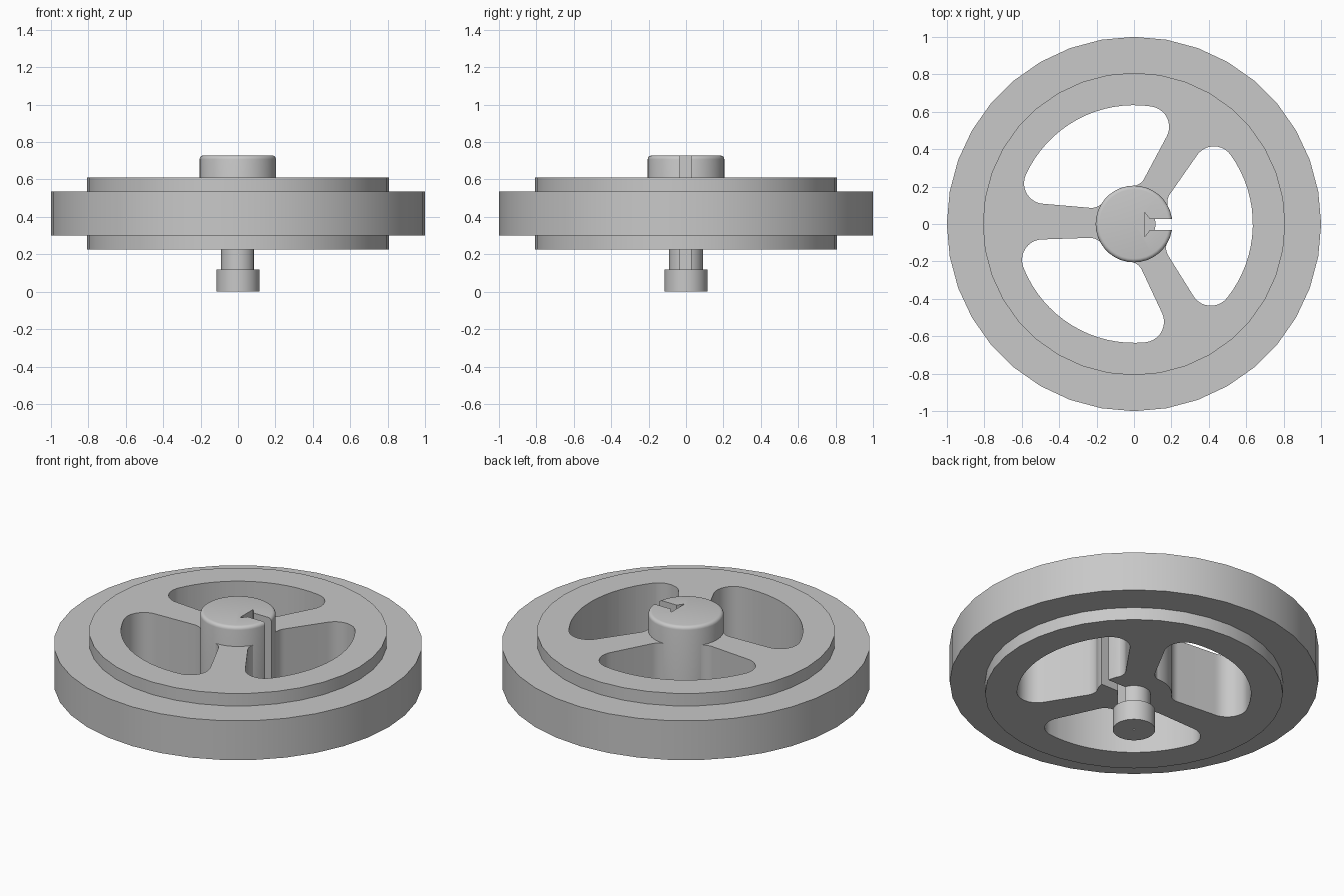
import bpy, bmesh
from math import sin, cos, asin, pi, radians, hypot, atan2

old = bpy.data.objects.get("Cube")
if old:
    bpy.data.objects.remove(old)

# Single metal colour
grey = bpy.data.materials.new("plain_grey")
grey.use_nodes = True
colour = (0.58, 0.58, 0.58, 1)
grey.diffuse_color = colour
grey.node_tree.nodes["Principled BSDF"].inputs["Base Color"].default_value = colour


def finish(bm, name):
    bmesh.ops.recalc_face_normals(bm, faces=bm.faces)
    mesh = bpy.data.meshes.new(name)
    bm.to_mesh(mesh)
    bm.free()
    obj = bpy.data.objects.new(name, mesh)
    obj.data.materials.append(grey)
    bpy.context.collection.objects.link(obj)
    return obj


def lathe(name, profile, closed=False, steps=36):
    """Turn an (r, z) profile about the z axis."""
    bm = bmesh.new()
    vs = [bm.verts.new((r, 0, z)) for r, z in profile]
    pairs = list(zip(vs, vs[1:])) + ([(vs[-1], vs[0])] if closed else [])
    es = [bm.edges.new(p) for p in pairs]
    bmesh.ops.spin(bm, geom=vs + es, cent=(0, 0, 0), axis=(0, 0, 1),
                   angle=2 * pi, steps=steps, use_merge=True)
    bmesh.ops.remove_doubles(bm, verts=bm.verts, dist=0.0001)
    return finish(bm, name)


def prism(name, outline, z0, z1):
    """Extrude a flat outline upwards to make a cutter."""
    bm = bmesh.new()
    face = bm.faces.new([bm.verts.new((x, y, z0)) for x, y in outline])
    top = bmesh.ops.extrude_face_region(bm, geom=[face])["geom"]
    bmesh.ops.translate(bm, vec=(0, 0, z1 - z0),
                        verts=[v for v in top if isinstance(v, bmesh.types.BMVert)])
    obj = finish(bm, name)
    obj.hide_render = True
    return obj


def activate(obj):
    bpy.ops.object.select_all(action='DESELECT')
    obj.select_set(True)
    bpy.context.view_layer.objects.active = obj


def cut(obj, cutter):
    activate(obj)
    mod = obj.modifiers.new("cut", 'BOOLEAN')
    mod.operation, mod.solver, mod.object = 'DIFFERENCE', 'EXACT', cutter
    bpy.ops.object.modifier_apply(modifier=mod.name)
    bpy.data.objects.remove(cutter)


def arc(cx, cy, r, a0, a1, n):
    return [(cx + r * cos(a0 + (a1 - a0) * i / n),
             cy + r * sin(a0 + (a1 - a0) * i / n)) for i in range(n + 1)]


def pocket_outline(outer=0.635, inner=0.202, q_out=0.11, q_in=0.08):
    """Rounded opening between two spokes, centred on +x."""
    spoke = radians(60)
    # rounded corner where the spoke meets the rim
    d = outer - q_out
    a = spoke - asin((0.095 + q_out) / d)
    half = arc(0, 0, outer, 0, a, 8)
    half += arc(d * cos(a), d * sin(a), q_out, a, spoke + pi / 2, 10)[1:]
    # hollow corner where the spoke meets the hub
    d = inner + q_in
    b = spoke - asin((0.08 + q_in) / d)
    half += arc(d * cos(b), d * sin(b), q_in, spoke + pi / 2, b + pi, 6)
    return half + [(x, -y) for x, y in reversed(half[1:])]


# Wheel: stepped rim and web, opened into three spokes
wheel = lathe("spoked_wheel", [
    (0.19, 0.225), (0.808, 0.225), (0.808, 0.3), (1, 0.3),
    (1, 0.535), (0.808, 0.535), (0.808, 0.61), (0.19, 0.61)], closed=True)
for k in range(3):
    turn = radians(120 * k - 1.5)
    pts = [(hypot(x, y), atan2(y, x) + turn) for x, y in pocket_outline()]
    cut(wheel, prism("pocket_cutter", [(r * cos(t), r * sin(t)) for r, t in pts], 0.1, 0.8))

# Hub with rounded top edge, and the narrow shaft under it
rounded = arc(0.185, 0.708, 0.02, 0, pi / 2, 4)
hub = lathe("hub_and_shaft", [(0, 0.11), (0.09, 0.11), (0.09, 0.225), (0.205, 0.225)]
            + rounded + [(0, 0.728)])

# Keyway with a flared inner end
side = [(0.3, 0.029), (0.085, 0.029), (0.057, 0.065)]
keyway = side + [(x, -y) for x, y in reversed(side)]
cut(hub, prism("keyway_cutter", [(x, y - 0.003) for x, y in keyway], 0.05, 0.9))

# Foot with a small centre mark underneath
foot = lathe("foot", [(0, 0.02), (0.006, 0.02), (0.006, 0), (0.115, 0),
                      (0.115, 0.12), (0, 0.12)])

for obj in (wheel, hub, foot):
    activate(obj)
    bpy.ops.object.shade_smooth_by_angle(angle=radians(32))
